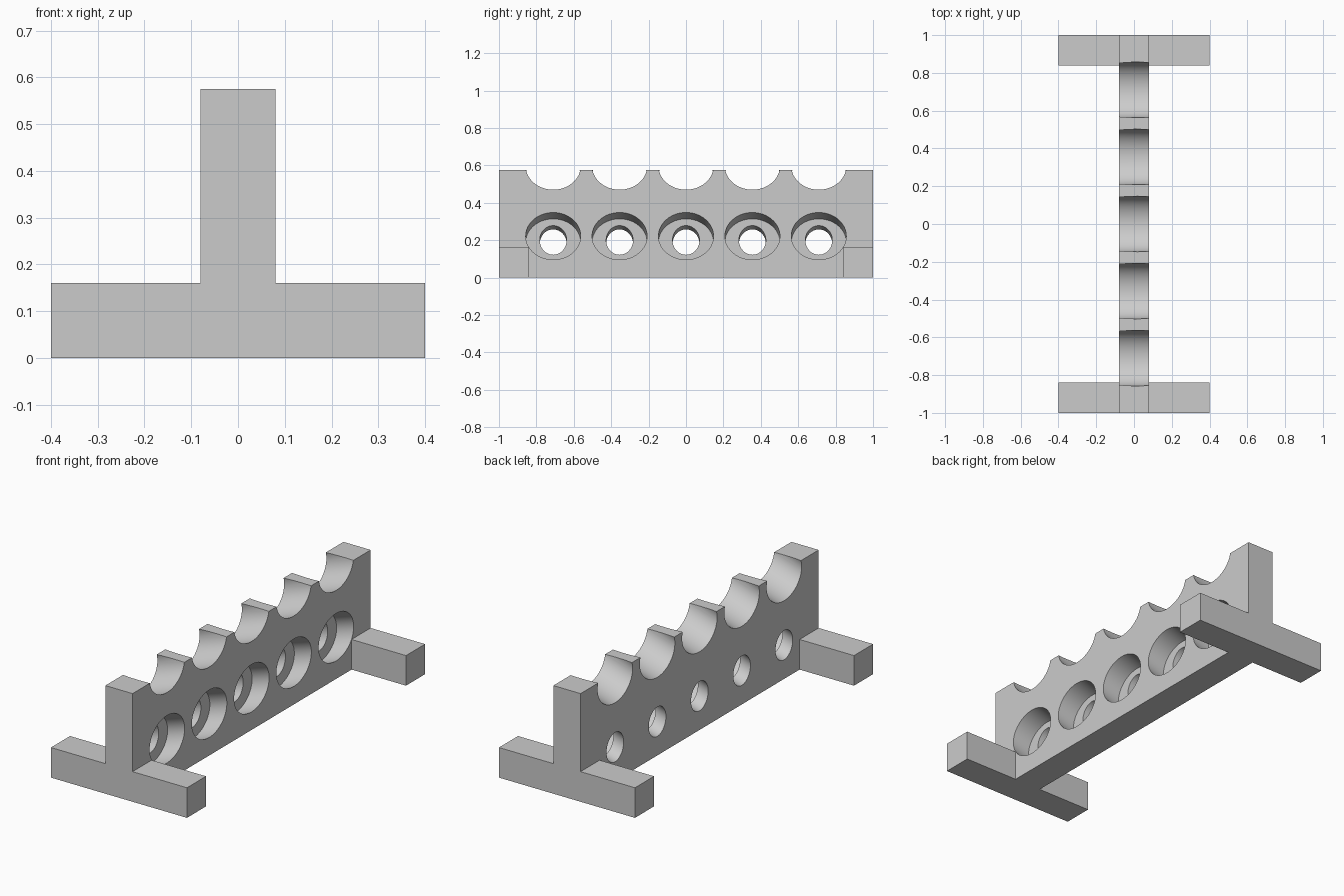
import bpy, bmesh, math

cube = bpy.data.objects.get("Cube")
if cube:
    bpy.data.objects.remove(cube, do_unlink=True)

SPACING = 0.355
SLOPE = 0.34          # bores drop towards -x
SEGMENTS = 64

grey = bpy.data.materials.new("plain grey")
grey.use_nodes = True
grey.diffuse_color = (0.6, 0.6, 0.6, 1)
grey.node_tree.nodes["Principled BSDF"].inputs["Base Color"].default_value = grey.diffuse_color


def make_object(name, bm):
    bmesh.ops.recalc_face_normals(bm, faces=bm.faces)
    mesh = bpy.data.meshes.new(name)
    bm.to_mesh(mesh)
    bm.free()
    mesh.materials.append(grey)
    obj = bpy.data.objects.new(name, mesh)
    bpy.context.collection.objects.link(obj)
    return obj


def box(name, size, centre):
    bm = bmesh.new()
    bmesh.ops.create_cube(bm, size=1)
    bmesh.ops.scale(bm, vec=size, verts=bm.verts)
    bmesh.ops.translate(bm, vec=centre, verts=bm.verts)
    return make_object(name, bm)


def bore_row(name, x0, x1, face_z, ry, rz):
    """Row of five sloping elliptical bores; face_z is the axis height at x = 0.08."""
    bm = bmesh.new()
    for i in range(-2, 3):
        rings = []
        for x in (x0, x1):
            z = face_z + (x - 0.08) * SLOPE
            angles = [2 * math.pi * k / SEGMENTS for k in range(SEGMENTS)]
            rings.append([bm.verts.new((x, i * SPACING + ry * math.cos(a),
                                        z + rz * math.sin(a))) for a in angles])
        for k in range(SEGMENTS):
            n = (k + 1) % SEGMENTS
            bm.faces.new((rings[0][k], rings[0][n], rings[1][n], rings[1][k]))
        for ring in rings:
            bm.faces.new(ring)
    return make_object(name, bm)


def combine(target, other, operation):
    other.hide_render = True
    mod = target.modifiers.new("combine", 'BOOLEAN')
    mod.operation = operation
    mod.solver = 'EXACT'
    mod.object = other
    bpy.context.view_layer.objects.active = target
    bpy.ops.object.modifier_apply(modifier=mod.name)
    bpy.data.objects.remove(other, do_unlink=True)


# Upright wall with a cross foot at each end
rack = box("rack", (0.16, 2, 0.575), (0, 0, 0.2875))
for side in (-1, 1):
    combine(rack, box("foot", (0.8, 0.16, 0.16), (0, side * 0.92, 0.08)), 'UNION')

# Top notches, wide recesses on the +x face, narrow holes through the rest
combine(rack, bore_row("notches", -0.12, 0.12, 0.596, 0.147, 0.126), 'DIFFERENCE')
combine(rack, bore_row("recesses", -0.02, 0.12, 0.222, 0.147, 0.126), 'DIFFERENCE')
combine(rack, bore_row("through_holes", -0.12, 0.0, 0.234, 0.072, 0.078), 'DIFFERENCE')

# Smooth bore walls, sharp rims
bpy.ops.object.select_all(action='DESELECT')
rack.select_set(True)
bpy.context.view_layer.objects.active = rack
bpy.ops.object.shade_smooth_by_angle(angle=math.radians(30))
